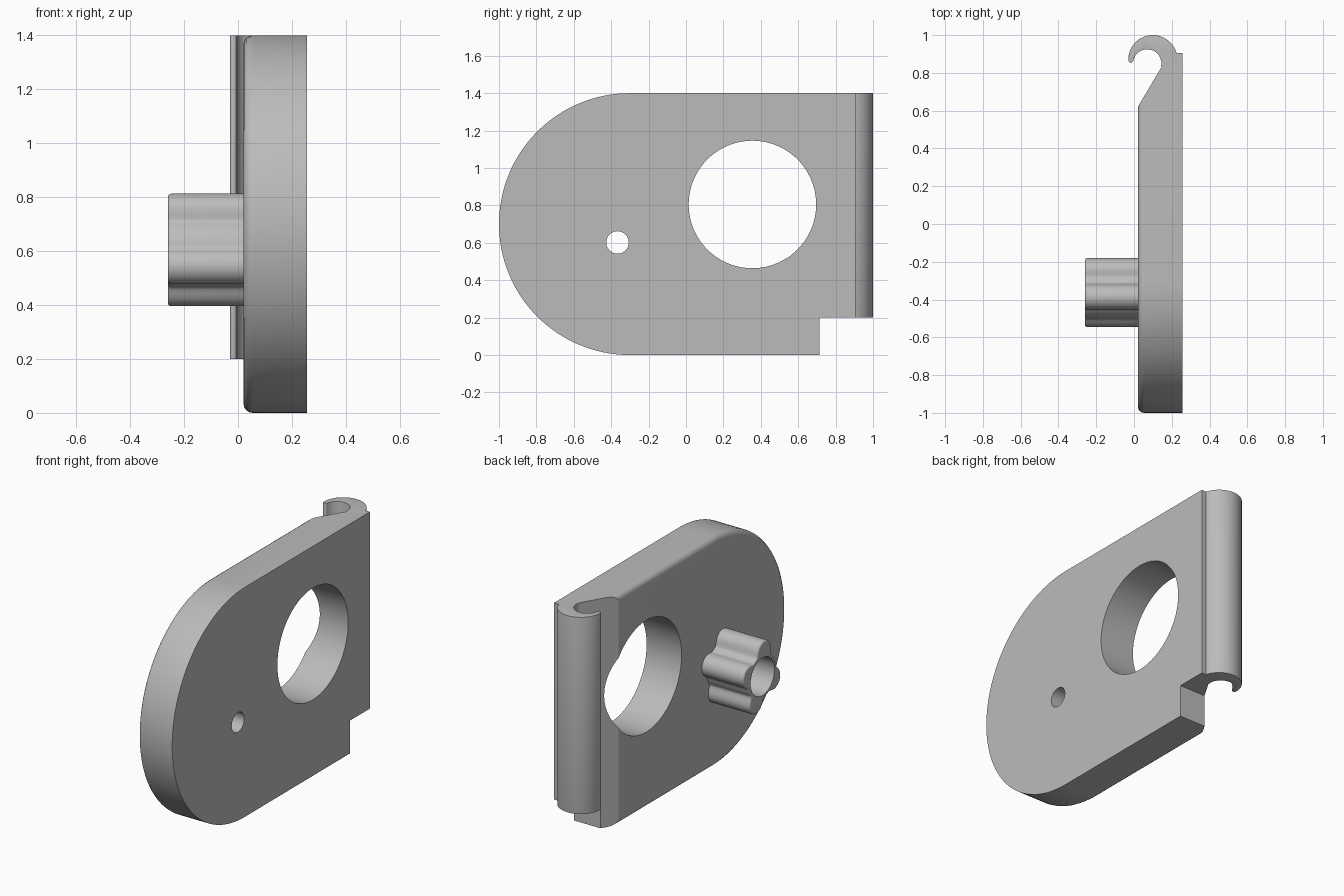
import bpy, bmesh
from math import sin, cos, pi, radians, sqrt
from mathutils import Vector

cube = bpy.data.objects.get("Cube")
if cube:
    bpy.data.objects.remove(cube, do_unlink=True)

grey = bpy.data.materials.new("light grey")
grey.use_nodes = True
colour = (0.5, 0.5, 0.5, 1)
grey.diffuse_color = colour
grey.node_tree.nodes["Principled BSDF"].inputs["Base Color"].default_value = colour


def arc(cx, cy, r, a0, a1, n):
    """Points along an arc, angles in degrees."""
    steps = [radians(a0 + (a1 - a0) * i / n) for i in range(n + 1)]
    return [(cx + r * cos(a), cy + r * sin(a)) for a in steps]


def prism(name, pts, axis, lo, hi, round_lo=0, round_hi=0):
    """Extrude a profile along x (profile in y, z) or z (profile in x, y)."""
    def place(p, h):
        return Vector((h, *p)) if axis == "x" else Vector((*p, h))
    bm = bmesh.new()
    base = bm.faces.new([bm.verts.new(place(p, lo)) for p in pts])
    ext = bmesh.ops.extrude_face_region(bm, geom=[base])
    tops = [v for v in ext["geom"] if isinstance(v, bmesh.types.BMVert)]
    bmesh.ops.translate(bm, verts=tops, vec=place((0, 0), hi - lo))
    bmesh.ops.recalc_face_normals(bm, faces=bm.faces)
    k = 0 if axis == "x" else 2
    for h, r in ((lo, round_lo), (hi, round_hi)):
        if r:
            rim = [e for e in bm.edges if all(abs(v.co[k] - h) < 1e-5 for v in e.verts)]
            bmesh.ops.bevel(bm, geom=rim, offset=r, segments=4, profile=0.5,
                            affect="EDGES", clamp_overlap=True)
    mesh = bpy.data.meshes.new(name)
    bm.to_mesh(mesh)
    bm.free()
    mesh.materials.append(grey)
    obj = bpy.data.objects.new(name, mesh)
    bpy.context.collection.objects.link(obj)
    return obj


def activate(obj):
    bpy.ops.object.select_all(action="DESELECT")
    obj.select_set(True)
    bpy.context.view_layer.objects.active = obj


def cut(obj, cutter):
    mod = obj.modifiers.new("cut", "BOOLEAN")
    mod.operation = "DIFFERENCE"
    mod.solver = "EXACT"
    mod.object = cutter
    activate(obj)
    bpy.ops.object.modifier_apply(modifier=mod.name)
    bpy.data.objects.remove(cutter, do_unlink=True)


# Plate: rounded front end, notch in the lower back corner, soft edge on one side
outline = arc(-0.3, 0.7, 0.7, 90, 270, 64)
outline += [(0.715, 0), (0.715, 0.2), (0.905, 0.2), (0.905, 1.4)]
plate = prism("plate", outline, "x", 0.02, 0.256, round_lo=0.035)

# Sloped thinning toward the hook
slope = [(-0.1, 0.62), (0.02, 0.62), (0.145, 0.83), (0.145, 1.1), (-0.1, 1.1)]
cut(plate, prism("slope_cutter", slope, "z", -0.1, 1.5))

# Large window and small pivot hole
cut(plate, prism("window_cutter", arc(0.355, 0.805, 0.341, 0, 354, 59), "x", -0.1, 0.4))
cut(plate, prism("pivot_cutter", arc(-0.366, 0.602, 0.06, 0, 350, 35), "x", -0.1, 0.4))

# Hook: crescent section with a rounded tip
crescent = arc(0.1, 0.87, 0.13, 0, 180, 32)
crescent += arc(-0.0175, 0.866, 0.0125, 180, 360, 6)
crescent += arc(0.07, 0.85, 0.075, 170, -10, 24)
hook = prism("hook", crescent, "z", 0.2, 1.4, 0.006, 0.006)

# Knob: round lobes around a hub
lobes = [(98, 0.145), (20, 0.125), (292, 0.15), (207, 0.125)]
lobe_r, hub_r = 0.068, 0.137


def knob_radius(a):
    best = hub_r
    for deg, d in lobes:
        t = a - radians(deg)
        inside = lobe_r ** 2 - (d * sin(t)) ** 2
        if inside > 0 and cos(t) > 0:
            best = max(best, d * cos(t) + sqrt(inside))
    return best


count = 120
radii = [knob_radius(2 * pi * i / count) for i in range(count)]
for _ in range(2):
    radii = [(radii[i - 1] + 2 * radii[i] + radii[(i + 1) % count]) / 4 for i in range(count)]
star = [(-0.366 + r * cos(2 * pi * i / count), 0.602 + r * sin(2 * pi * i / count))
        for i, r in enumerate(radii)]
knob = prism("knob", star, "x", -0.26, 0.025, round_lo=0.012)
cut(knob, prism("bore_cutter", arc(-0.366, 0.602, 0.115, 0, 352.5, 47), "x", -0.4, 0.1))

for part in (plate, hook, knob):
    activate(part)
    bpy.ops.object.shade_smooth_by_angle(angle=radians(30))
